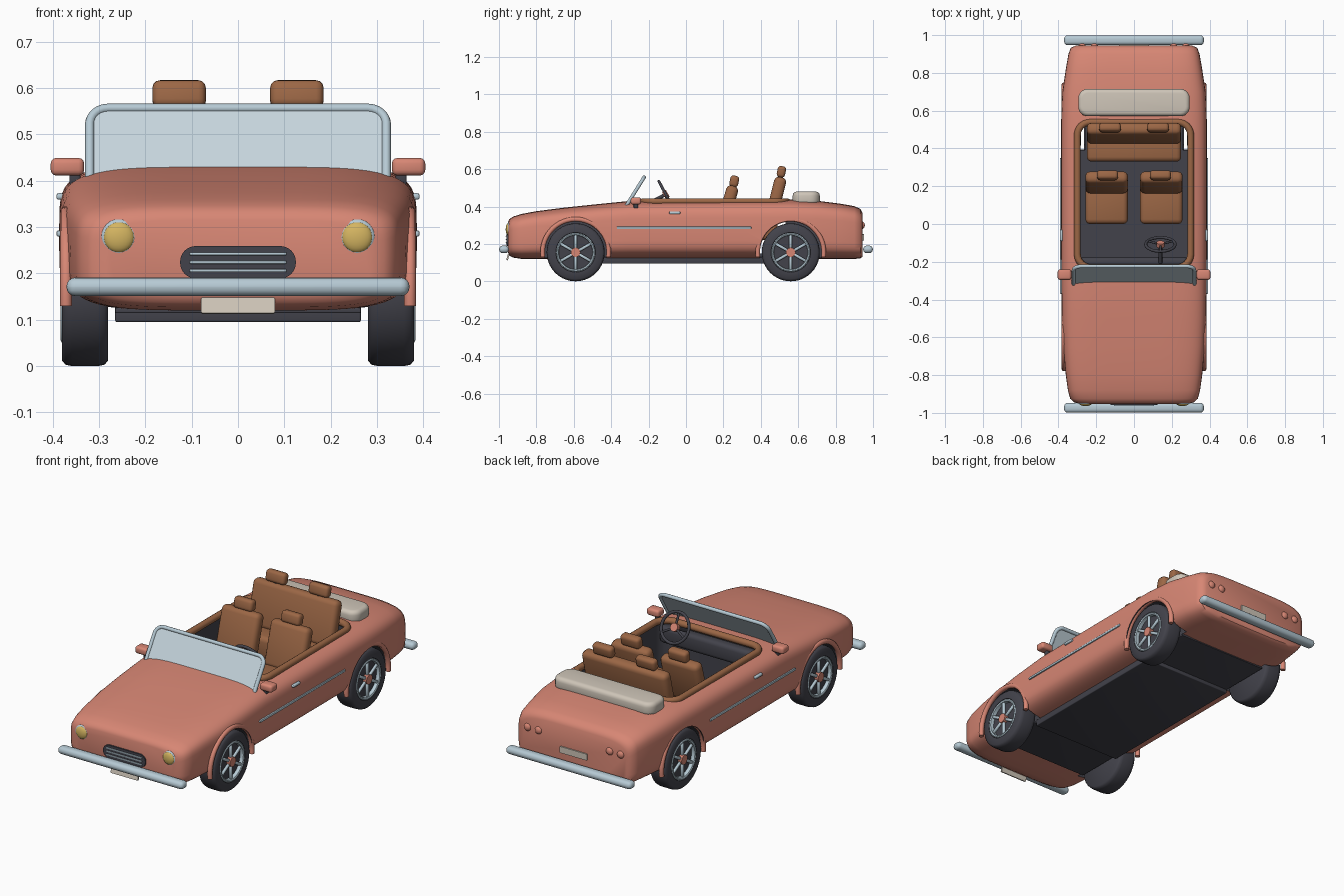
import bpy, bmesh
from math import sin, cos, pi, radians, copysign
from mathutils import Matrix, Euler, Vector

old = bpy.data.objects.get("Cube")
if old:
    bpy.data.objects.remove(old, do_unlink=True)


def material(name, rgb):
    m = bpy.data.materials.new(name)
    m.use_nodes = True
    m.diffuse_color = (*rgb, 1)
    m.node_tree.nodes["Principled BSDF"].inputs["Base Color"].default_value = (*rgb, 1)
    return m


CORAL = material("coral paint", (0.68, 0.24, 0.175))
CHROME = material("chrome", (0.47, 0.59, 0.66))
GLASS = material("pale glass", (0.56, 0.66, 0.72))
DARK = material("dark trim", (0.055, 0.055, 0.07))
LEATHER = material("brown leather", (0.33, 0.135, 0.06))
CREAM = material("cream cloth", (0.62, 0.56, 0.48))
LAMP = material("yellow lamp", (0.66, 0.46, 0.12))


def add(name, bm, mat, loc=(0, 0, 0), rot=(0, 0, 0), angle=45):
    bmesh.ops.recalc_face_normals(bm, faces=bm.faces)
    me = bpy.data.meshes.new(name)
    bm.to_mesh(me)
    bm.free()
    me.materials.append(mat)
    smooth(me, angle)
    ob = bpy.data.objects.new(name, me)
    ob.location, ob.rotation_euler = loc, [radians(a) for a in rot]
    bpy.context.collection.objects.link(ob)
    return ob


def smooth(me, angle):
    for p in me.polygons:
        p.use_smooth = True
    me.set_sharp_from_angle(angle=radians(angle))


def box(name, mat, loc, size, bevel=0.01, rot=(0, 0, 0), seg=3):
    bm = bmesh.new()
    bmesh.ops.create_cube(bm, size=1)
    bmesh.ops.scale(bm, vec=size, verts=bm.verts)
    bmesh.ops.bevel(bm, geom=bm.edges[:], offset=bevel, segments=seg, profile=0.5, affect='EDGES')
    return add(name, bm, mat, loc, rot)


def ball(name, mat, loc, size):
    bm = bmesh.new()
    bmesh.ops.create_uvsphere(bm, u_segments=24, v_segments=12, radius=1)
    bmesh.ops.scale(bm, vec=size, verts=bm.verts)
    return add(name, bm, mat, loc)


def cylinder(name, mat, loc, radius, depth, rot=(0, 0, 0), seg=32):
    bm = bmesh.new()
    bmesh.ops.create_cone(bm, cap_ends=True, segments=seg, radius1=radius, radius2=radius, depth=depth)
    return add(name, bm, mat, loc, rot)


def rounded(w, h, r, n=6):
    pts = []
    for i, (sx, sy) in enumerate(((1, 1), (-1, 1), (-1, -1), (1, -1))):
        for k in range(n + 1):
            a = (i + k / n) * pi / 2
            pts.append((sx * (w / 2 - r) + r * cos(a), sy * (h / 2 - r) + r * sin(a), 0))
    return pts


def slab(name, mat, loc, w, h, r, depth, rot=(0, 0, 0)):
    bm = bmesh.new()
    face = bm.faces.new([bm.verts.new((x, y, -depth / 2)) for x, y, _ in rounded(w, h, r)])
    ext = bmesh.ops.extrude_face_region(bm, geom=[face])
    bmesh.ops.translate(bm, vec=(0, 0, depth), verts=[v for v in ext["geom"] if isinstance(v, bmesh.types.BMVert)])
    return add(name, bm, mat, loc, rot)


def tube(name, mat, pts, radius, loc=(0, 0, 0), rot=(0, 0, 0), cyclic=False):
    cu = bpy.data.curves.new(name, 'CURVE')
    cu.dimensions = '3D'
    cu.bevel_depth, cu.bevel_resolution, cu.use_fill_caps = radius, 3, True
    sp = cu.splines.new('POLY')
    sp.points.add(len(pts) - 1)
    for p, c in zip(sp.points, pts):
        p.co = (*c, 1)
    sp.use_cyclic_u = cyclic
    cu.materials.append(mat)
    ob = bpy.data.objects.new(name, cu)
    ob.location, ob.rotation_euler = loc, [radians(a) for a in rot]
    bpy.context.collection.objects.link(ob)
    return ob


def lathe(name, mat, profile, side, loc):
    # profile of (radius, outward offset) turned about the axle
    bm = bmesh.new()
    vs = [bm.verts.new((side * x, 0, r)) for r, x in profile]
    es = [bm.edges.new(e) for e in zip(vs, vs[1:])]
    bmesh.ops.spin(bm, geom=vs + es, cent=(0, 0, 0), axis=(1, 0, 0), angle=2 * pi, steps=40)
    bmesh.ops.remove_doubles(bm, verts=bm.verts, dist=0.0002)
    return add(name, bm, mat, loc, angle=50)


def cut(target, cutter):
    mod = target.modifiers.new("cut", 'BOOLEAN')
    mod.operation, mod.solver, mod.object = 'DIFFERENCE', 'EXACT', cutter
    mod.material_mode = 'TRANSFER'
    dg = bpy.context.evaluated_depsgraph_get()
    me = bpy.data.meshes.new_from_object(target.evaluated_get(dg))
    target.modifiers.clear()
    target.data = me
    bpy.data.objects.remove(cutter, do_unlink=True)


# Body shell: (y, half width, bottom, top) stations with squarish oval sections
stations = [(-.952, .285, .155, .315), (-.945, .315, .137, .332), (-.925, .338, .127, .346),
            (-.88, .35, .12, .36), (-.8, .361, .12, .375), (-.65, .375, .12, .394), (-.5, .382, .12, .41),
            (-.3, .385, .12, .43), (0, .386, .12, .434), (.3, .386, .12, .436), (.55, .386, .12, .438),
            (.7, .379, .12, .431), (.82, .361, .12, .416), (.9, .347, .12, .402),
            (.932, .335, .122, .387), (.944, .31, .132, .365)]
bm = bmesh.new()
N, power = 64, 2 / 4.8
rings = []
for y, w, lo, hi in stations:
    ring = []
    for k in range(N):
        c, s = cos(2 * pi * k / N), sin(2 * pi * k / N)
        ring.append(bm.verts.new((w * copysign(abs(c) ** power, c), y,
                                  (lo + hi) / 2 + (hi - lo) / 2 * copysign(abs(s) ** power, s))))
    rings.append(ring)
for a, b in zip(rings, rings[1:]):
    for k in range(N):
        bm.faces.new((a[k], a[(k + 1) % N], b[(k + 1) % N], b[k]))
bm.faces.new(rings[0])
bm.faces.new(rings[-1])
body = add("body_shell", bm, CORAL)

# Cockpit and wheel wells
cut(body, slab("cockpit_cutter", DARK, (0, .155, .4), .6, .77, .07, .5))
AXLES = (("front", -.59), ("rear", .56))
SIDES = (("right", -1), ("left", 1))
for end, y in AXLES:
    for side, s in SIDES:
        cut(body, cylinder("well_cutter", DARK, (s * .36, y, .155), .168, .2, (0, 90, 0), 48))
smooth(body.data, 45)
tube("cockpit_trim", LEATHER, rounded(.6, .77, .07), .018, (0, .155, .427), cyclic=True)
box("floor_pan", DARK, (0, -.02, .112), (.53, .88, .034), .004)
box("underside", DARK, (0, -.01, .12), (.53, 1.42, .012), .003)

# Wheels and arch lips
for end, y in AXLES:
    for side, s in SIDES:
        tag = f"{end}_{side}"
        at = (s * .28, y, .155)
        lathe(tag + "_tyre", DARK, [(0, 0), (.143, 0), (.152, .008), (.155, .022), (.155, .078), (.152, .092),
                                    (.143, .1), (.106, .1), (.102, .082), (0, .08)], s, at)
        lathe(tag + "_rim", CHROME, [(.104, .08), (.104, .1), (.099, .103), (.092, .1), (.09, .08)], s, at)
        for k in range(6):
            a = 2 * pi * k / 6
            box(tag + "_spoke", CHROME, (s * .37, y - sin(a) * .055, .155 + cos(a) * .055),
                (.014, .016, .08), .004, (a * 180 / pi, 0, 0), 1)
        cylinder(tag + "_hub", CORAL, (s * .373, y, .155), .025, .022, (0, 90, 0), 20)
        arc = [(0, .177 * cos(t), .177 * sin(t)) for t in (radians(-8 + 196 * k / 28) for k in range(29))]
        tube(tag + "_arch_lip", CORAL, arc, .013, (s * .371, y, .155))

# Bumpers and number plates
for end, y in (("front", -.973), ("rear", .973)):
    box(end + "_bumper", CHROME, (0, y, .171), (.74, .052, .04), .019, seg=4)
slab("front_plate", CREAM, (0, -.952, .13), .16, .034, .004, .009, (75, 0, 0))
slab("rear_plate", CREAM, (0, .946, .235), .16, .034, .004, .009, (90, 0, 0))

# Grille
slab("grille", DARK, (0, -.953, .224), .25, .07, .034, .012, (90, 0, 0))
for z in (.206, .224, .242):
    box("grille_bar", CHROME, (0, -.96, z), (.21, .008, .007), .003, seg=2)

# Paired details
for side, s in SIDES:
    ball(side + "_lamp_ring", CHROME, (s * .257, -.946, .278), (.039, .012, .039))
    ball(side + "_headlamp", LAMP, (s * .257, -.95, .278), (.033, .014, .033))
    for x in (.21, .275):
        ball(side + "_tail_lamp", CORAL, (s * x, .942, .3), (.02, .014, .02))
    box(side + "_side_strip", CHROME, (s * .386, -.01, .286), (.012, .72, .014), .005, seg=2)
    box(side + "_door_handle", CHROME, (s * .384, -.06, .366), (.016, .06, .014), .005, seg=2)
    box(side + "_mirror", CORAL, (s * .368, -.268, .43), (.072, .055, .038), .012)
    box(side + "_mirror_stalk", DARK, (s * .352, -.268, .405), (.024, .024, .03), .005)

# Windscreen
slab("windscreen_glass", GLASS, (0, -.281, .465), .64, .215, .04, .006, (58, 0, 0))
tube("windscreen_frame", CHROME, rounded(.64, .215, .04), .01, (0, -.281, .465), (58, 0, 0), True)

# Dashboard and steering wheel, with its own tilted axis
box("dashboard", DARK, (0, -.205, .365), (.57, .06, .09), .02)
tilt = Euler((radians(-62), 0, 0)).to_matrix()
centre = Vector((.14, -.108, .465))
circle = [(.078 * cos(2 * pi * k / 32), .078 * sin(2 * pi * k / 32), 0) for k in range(32)]
tube("steering_wheel", DARK, circle, .008, centre, (-62, 0, 0), True)
for k in range(3):
    a = radians(-90 + 120 * k)
    tube("steering_spoke", DARK, [(0, 0, 0), (.076 * cos(a), .076 * sin(a), 0)], .006, centre, (-62, 0, 0))
tube("steering_column", DARK, [(0, 0, 0), (0, 0, -.11)], .01, centre, (-62, 0, 0))
cylinder("steering_hub", CORAL, centre, .021, .024, (-62, 0, 0), 20)

# Front seats
for side, s in SIDES:
    box(side + "_seat_cushion", LEATHER, (s * .145, .11, .25), (.225, .22, .1), .025)
    box(side + "_seat_back", LEATHER, (s * .145, .22, .395), (.225, .065, .24), .025, (-16, 0, 0))
    box(side + "_front_headrest", LEATHER, (s * .14, .258, .535), (.11, .048, .06), .016, (-12, 0, 0))
    tube(side + "_front_headrest_post", DARK, [(s * .14, .24, .48), (s * .14, .256, .53)], .008)
    box(side + "_rear_headrest", LEATHER, (s * .127, .51, .586), (.115, .045, .06), .016, (-12, 0, 0))
    tube(side + "_rear_headrest_post", DARK, [(s * .127, .49, .53), (s * .127, .508, .58)], .008)

# Rear bench and folded roof cover
box("bench_cushion", LEATHER, (0, .41, .28), (.5, .16, .12), .025)
box("bench_back", LEATHER, (0, .48, .44), (.5, .065, .24), .025, (-14, 0, 0))
cover = slab("roof_cover", CREAM, (0, .643, .445), .59, .145, .05, .07)
bev = cover.modifiers.new("soft edge", 'BEVEL')
bev.width, bev.segments, bev.limit_method, bev.angle_limit = .022, 4, 'ANGLE', radians(60)
for e in cover.data.edges:
    e.use_edge_sharp = False
